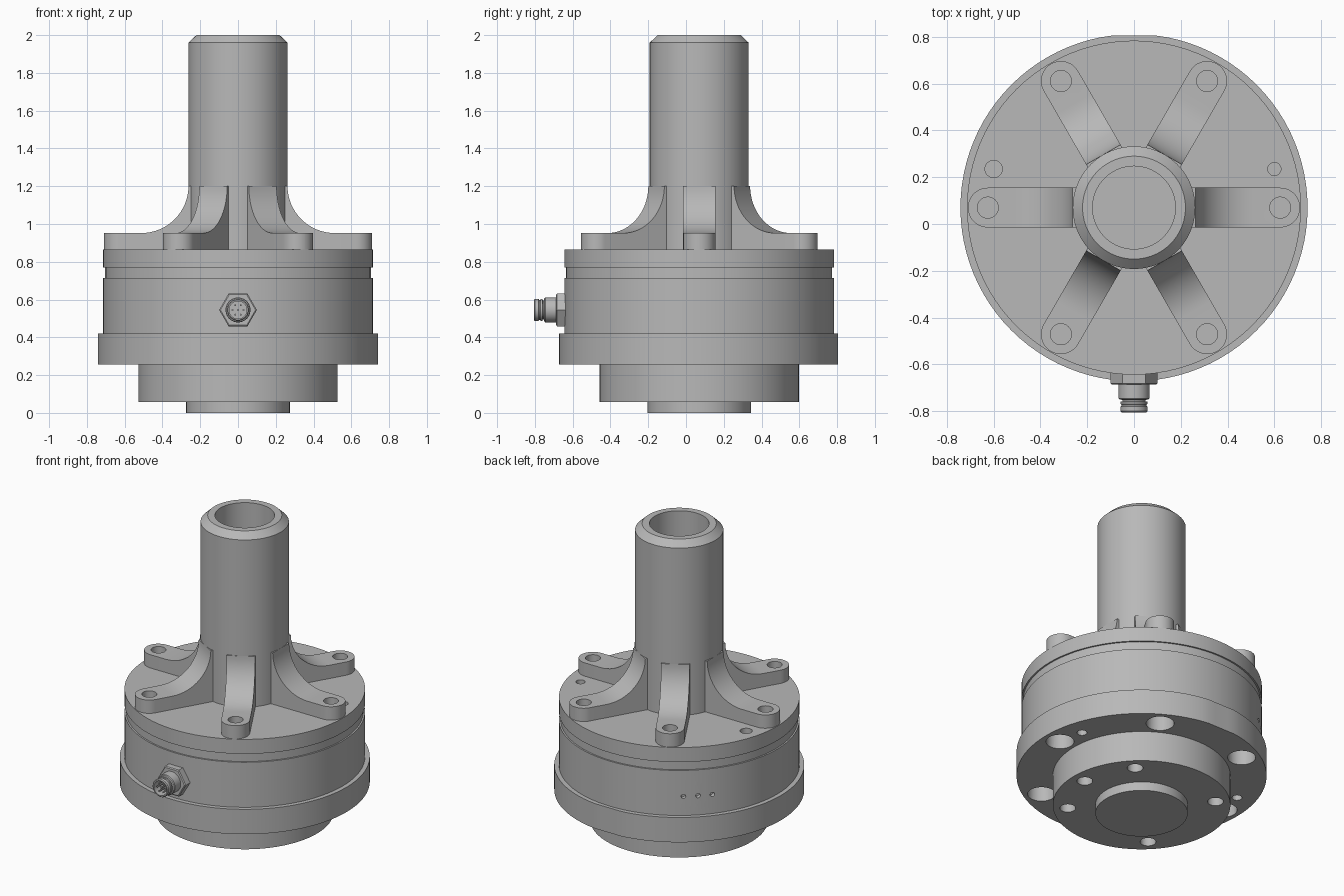
import bpy, bmesh, math
from math import sin, cos, pi, radians
from mathutils import Matrix, Vector

if "Cube" in bpy.data.objects:
    bpy.data.objects.remove(bpy.data.objects["Cube"])

AXIS_Y = 0.07
AXIS = Matrix.Translation((0, AXIS_Y, 0))
SEAT_R = 0.625
SPOKES = [radians(60 * i) for i in range(6)]

metal = bpy.data.materials.new("grey_metal")
metal.use_nodes = True
GREY = (0.48, 0.48, 0.48, 1)
metal.diffuse_color = GREY
metal.node_tree.nodes["Principled BSDF"].inputs["Base Color"].default_value = GREY


def make_object(name, bm, matrix=AXIS):
    bmesh.ops.recalc_face_normals(bm, faces=bm.faces)
    mesh = bpy.data.meshes.new(name)
    bm.to_mesh(mesh)
    bm.free()
    mesh.transform(matrix)
    mesh.materials.append(metal)
    ob = bpy.data.objects.new(name, mesh)
    bpy.context.collection.objects.link(ob)
    return ob


def lathe(profile, steps=96):
    """Turn a list of (radius, height) points around z."""
    bm = bmesh.new()
    verts = [bm.verts.new((r, 0, z)) for r, z in profile]
    edges = [bm.edges.new(pair) for pair in zip(verts, verts[1:])]
    bmesh.ops.spin(bm, geom=verts + edges, axis=(0, 0, 1), cent=(0, 0, 0),
                   angle=2 * pi, steps=steps, use_merge=True)
    bmesh.ops.remove_doubles(bm, verts=bm.verts, dist=0.0002)
    return bm


def add_drill(bm, point, radius, depth, axis=(0, 0, 1), segments=32):
    """Add a cylinder centred on point, for cutting a hole or as a pin."""
    turn = Vector(axis).to_track_quat("Z", "Y").to_matrix().to_4x4()
    bmesh.ops.create_cone(bm, cap_ends=True, segments=segments, radius1=radius,
                          radius2=radius, depth=depth,
                          matrix=Matrix.Translation(point) @ turn)


def polar(r, a, z):
    return Vector((r * cos(a), r * sin(a), z))


def cut(ob, drills):
    cutter = make_object("hole_cutter", drills)
    cutter.hide_render = True
    mod = ob.modifiers.new("holes", "BOOLEAN")
    mod.operation = "DIFFERENCE"
    mod.solver = "EXACT"
    mod.object = cutter
    bpy.context.view_layer.objects.active = ob
    bpy.ops.object.modifier_apply(modifier=mod.name)
    bpy.data.objects.remove(cutter)


def smooth(ob):
    bpy.ops.object.select_all(action="DESELECT")
    ob.select_set(True)
    bpy.context.view_layer.objects.active = ob
    bpy.ops.object.shade_smooth_by_angle(angle=radians(30))


# Housing: pedestal, base, flange, body, shallow groove and lid
bm = lathe([(0, 0), (0.274, 0), (0.274, 0.058), (0.527, 0.058), (0.527, 0.257),
            (0.742, 0.257), (0.742, 0.42), (0.714, 0.42), (0.714, 0.715),
            (0.704, 0.715), (0.704, 0.77), (0.714, 0.77), (0.714, 0.865), (0, 0.865)])
for v in bm.verts:
    v.co.y = min(v.co.y, 0.735)  # flat on the back of the flange
housing = make_object("housing", bm)

drills = bmesh.new()
for a in SPOKES:  # large flange holes
    add_drill(drills, polar(0.632, a, 0.257), 0.083, 0.26)
for a in (0, 45, 135, 225, 315):  # base holes
    add_drill(drills, polar(0.44, radians(a), 0.058), 0.047, 0.2)
for side, r in ((1, 0.028), (-1, 0.037)):  # dowel holes on lid and flange
    add_drill(drills, (0.6 * side, 0.165, 0.865), r, 0.16)
    add_drill(drills, (0.6 * side, 0.165, 0.257), 0.03, 0.16)
for a in (127, 134, 141):  # small holes on the back
    p = polar(0.714, radians(a), 0.545)
    add_drill(drills, p, 0.014, 0.06, (p.x, p.y, 0), 16)
cut(housing, drills)
smooth(housing)

# Hub tube with chamfered rim and bore
hub = make_object("hub_tube", lathe([
    (0, 0.86), (0.262, 0.86), (0.262, 1.96), (0.22, 2), (0.177, 2), (0.177, 0.95), (0, 0.95)]))
smooth(hub)

# Spokes: straight arms with rounded ends, sweeping up into the hub
HALF, FILLET = 0.085, 0.25
stations = [(0.225, 1.2, HALF), (0.262, 1.2, HALF)]
for i in range(1, 17):
    a = pi / 2 * i / 16
    stations.append((0.262 + FILLET * (1 - cos(a)), 1.202 - FILLET * sin(a), HALF))
for i in range(13):
    a = pi / 2 * i / 12
    stations.append((SEAT_R + HALF * sin(a), 0.952, max(HALF * cos(a), 0.001)))

for n, angle in enumerate(SPOKES):
    bm = bmesh.new()
    rings = [[bm.verts.new(p) for p in ((r, -w, 0.86), (r, w, 0.86), (r, w, z), (r, -w, z))]
             for r, z, w in stations]
    for a, b in zip(rings, rings[1:]):
        for k in range(4):
            j = (k + 1) % 4
            bm.faces.new((a[k], a[j], b[j], b[k]))
    bm.faces.new(rings[0])
    bm.faces.new(rings[-1])
    spoke = make_object(f"spoke_{n + 1}", bm, AXIS @ Matrix.Rotation(angle, 4, "Z"))
    drill = bmesh.new()
    add_drill(drill, polar(SEAT_R, angle, 0.96), 0.045, 0.16)
    cut(spoke, drill)
    smooth(spoke)

# Connector on the front: hexagon nut, stepped socket and pins
FRONT = Matrix.Translation((0, -0.62, 0.545)) @ Matrix.Rotation(pi / 2, 4, "X")
nut = make_object("connector_nut", lathe(
    [(0, 0), (0.1, 0), (0.1, 0.062), (0.093, 0.067), (0, 0.067)], 6), FRONT)

socket = make_object("connector_socket", lathe([
    (0, 0.06), (0.066, 0.06), (0.066, 0.125), (0.062, 0.13), (0.05, 0.132), (0.05, 0.138),
    (0.058, 0.14), (0.058, 0.15), (0.053, 0.152), (0.053, 0.158), (0.058, 0.16),
    (0.058, 0.18), (0.053, 0.185), (0.046, 0.185), (0.046, 0.12), (0, 0.12)], 40), FRONT)
smooth(socket)

bm = bmesh.new()
for k in range(7):
    add_drill(bm, polar(0.029 if k else 0, k * pi / 3, 0.145), 0.005, 0.06, segments=10)
pins = make_object("connector_pins", bm, FRONT)
smooth(pins)
